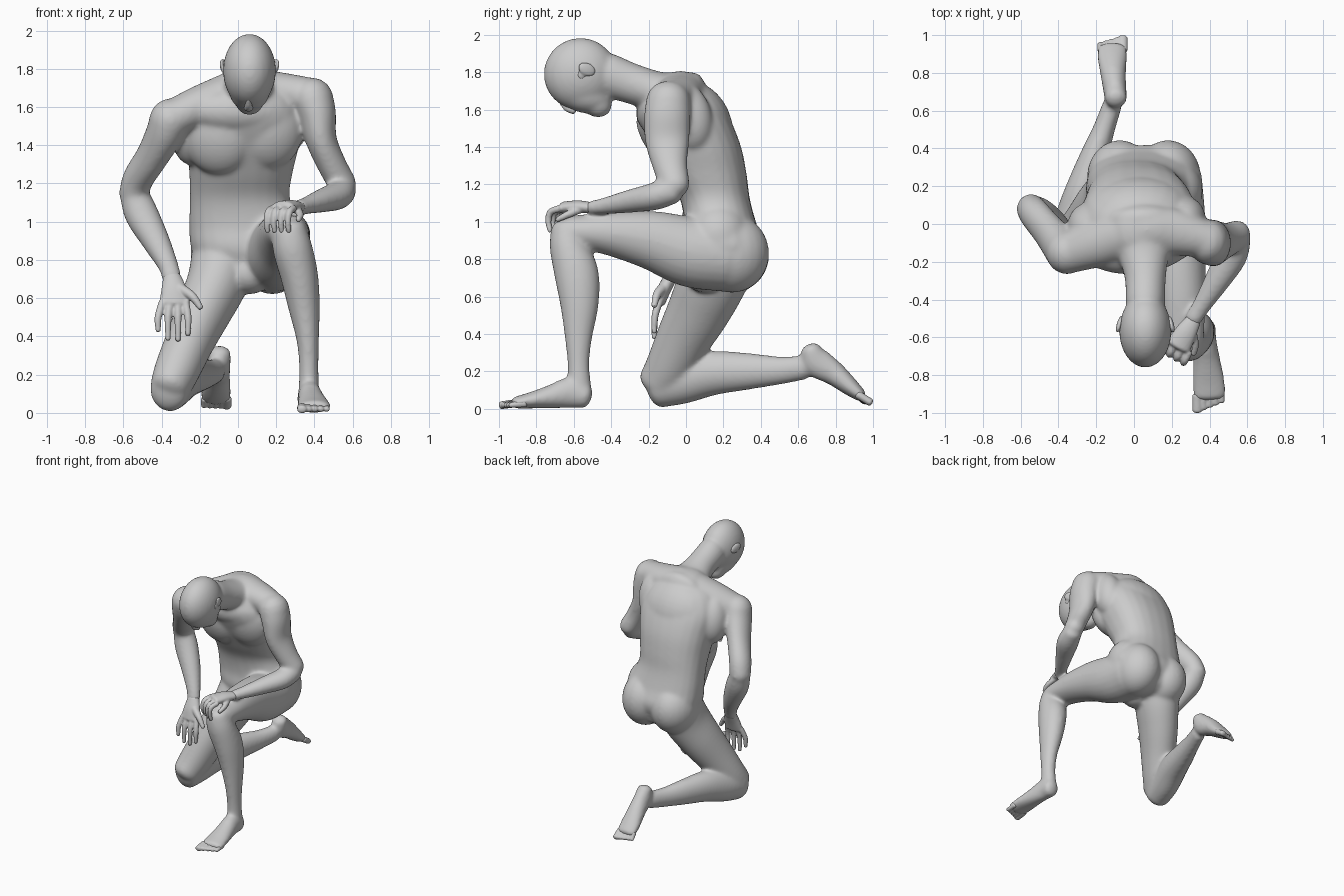
import bpy, bmesh, math
from mathutils import Vector, Matrix

skin = bpy.data.materials.new("grey_clay")
skin.diffuse_color = (0.6, 0.6, 0.6, 1)
N = 24


def spline(pts, sub=5):
    # Catmull-Rom through the sections (x, y, z, width, depth)
    p = [Vector(q) for q in pts]
    p = [p[0] * 2 - p[1]] + p + [p[-1] * 2 - p[-2]]
    out = []
    for i in range(1, len(p) - 2):
        a, b, c, d = p[i - 1:i + 3]
        for k in range(sub):
            t = k / sub
            out.append(0.5 * (2 * b + (c - a) * t + (2 * a - 5 * b + 4 * c - d) * t * t
                              + (3 * b - a - 3 * c + d) * t ** 3))
    return out + [p[-2]]


def tube(bm, pts, side=(1, 0, 0), axis=None, power=2.0, cap=0.6, pad=0.0):
    # Rounded limb: elliptical sections swept along a path, with domed ends
    s = spline(pts)
    rings = []
    for i, q in enumerate(s):
        after, before = s[min(i + 1, len(s) - 1)], s[max(i - 1, 0)]
        t = Vector(axis) if axis else Vector(after[:3]) - Vector(before[:3])
        rings.append((Vector(q[:3]), t.normalized(), q[3] + pad, q[4] + pad))

    def dome(ring, sign):
        c, t, a, b = ring
        return [(c + t * sign * cap * min(a, b) * math.sin(g), t, a * math.cos(g), b * math.cos(g))
                for g in (0.4, 0.8, 1.15, 1.45)]
    rings = dome(rings[0], -1)[::-1] + rings + dome(rings[-1], 1)
    loops = []
    for c, t, a, b in rings:
        u = Vector(side)
        u = (u - t * u.dot(t)).normalized()
        v = t.cross(u)
        loop = []
        for k in range(N):
            g = 2 * math.pi * k / N
            f = lambda w: math.copysign(abs(w) ** (2 / power), w)
            loop.append(bm.verts.new(c + u * a * f(math.cos(g)) + v * b * f(math.sin(g))))
        loops.append(loop)
    for l, m in zip(loops, loops[1:]):
        for k in range(N):
            bm.faces.new((l[k], l[(k + 1) % N], m[(k + 1) % N], m[k]))
    bm.faces.new(loops[0][::-1])
    bm.faces.new(loops[-1])


def ball(bm, c, r, pitch=0, yaw=0):
    m = (Matrix.Translation(c) @ Matrix.Rotation(math.radians(yaw), 4, 'Z')
         @ Matrix.Rotation(math.radians(pitch), 4, 'X') @ Matrix.Diagonal((*r, 1)))
    bmesh.ops.create_uvsphere(bm, u_segments=24, v_segments=16, radius=1, matrix=m)


def finish(name, bm, voxel, smooth):
    # Fuse the overlapping volumes into one smooth skin
    bmesh.ops.recalc_face_normals(bm, faces=bm.faces)
    me = bpy.data.meshes.new(name)
    bm.to_mesh(me)
    bm.free()
    me.materials.append(skin)
    ob = bpy.data.objects.new(name, me)
    bpy.context.collection.objects.link(ob)
    rm = ob.modifiers.new("fuse", 'REMESH')
    rm.mode, rm.voxel_size, rm.use_smooth_shade = 'VOXEL', voxel, True
    sm = ob.modifiers.new("soften", 'SMOOTH')
    sm.factor, sm.iterations = 0.5, smooth


# ---- Body: torso
b = bmesh.new()
P = 0.004
tube(b, [(.06, .20, .74, .24, .18), (.06, .20, .86, .305, .22), (.04, .185, .98, .295, .195),
         (.01, .155, 1.12, .262, .187), (.015, .11, 1.25, .27, .215), (.025, .055, 1.40, .295, .24),
         (.03, -.005, 1.55, .31, .24), (.03, -.03, 1.67, .25, .19), (.04, -.04, 1.74, .15, .125)],
     axis=(0, 0, 1), power=2.35, cap=.5)
ball(b, (.18, .245, .83), (.175, .20, .21))                      # buttocks
ball(b, (-.075, .245, .82), (.175, .20, .20))
ball(b, (.20, .175, .92), (.165, .17, .18))                      # hips
ball(b, (-.09, .19, .92), (.155, .16, .18))
ball(b, (.06, .10, .73), (.12, .12, .11))                        # groin
ball(b, (-.10, -.10, 1.44), (.185, .115, .20), 12, -10)          # chest
ball(b, (.16, -.09, 1.47), (.18, .115, .20), 12, 6)
ball(b, (.02, -.12, 1.58), (.29, .145, .13), 0, 6)               # collar
ball(b, (.03, .07, 1.53), (.28, .17, .23), 25)                   # upper back
ball(b, (-.23, -.02, 1.48), (.12, .13, .19), 15, 20)             # shoulder blades
ball(b, (.27, .01, 1.56), (.11, .13, .19), 15, -10)
tube(b, [(.37, -.08, 1.655, .10, .10), (.20, -.04, 1.685, .125, .10), (.04, -.03, 1.69, .13, .115),
         (-.16, -.09, 1.62, .13, .11), (-.33, -.15, 1.545, .11, .10)], side=(0, 1, 0))
tube(b, [(.045, .03, 1.67, .19, .13), (.05, -.13, 1.69, .145, .11), (.06, -.28, 1.735, .11, .108),
         (.06, -.42, 1.785, .105, .118)])                        # neck
# arms
tube(b, [(.39, -.095, 1.645, .105, .115), (.415, -.10, 1.56, .095, .12), (.435, -.10, 1.43, .078, .115),
         (.49, -.085, 1.30, .072, .09), (.545, -.06, 1.20, .07, .077)], cap=1, pad=P)
tube(b, [(.55, -.07, 1.17, .068, .07), (.515, -.17, 1.135, .08, .07), (.44, -.30, 1.11, .065, .058),
         (.36, -.43, 1.085, .046, .042), (.31, -.51, 1.075, .042, .032)], side=(1, -.7, 0), pad=P)
tube(b, [(-.355, -.155, 1.535, .105, .11), (-.385, -.12, 1.46, .095, .11), (-.45, -.04, 1.34, .08, .10),
         (-.52, .045, 1.23, .077, .087), (-.545, .08, 1.15, .074, .077)], cap=1, pad=P)
tube(b, [(-.545, .08, 1.15, .072, .072), (-.505, .06, 1.04, .085, .075), (-.43, .01, .90, .07, .065),
         (-.365, -.05, .77, .05, .045), (-.345, -.08, .70, .048, .035)], pad=P)
# raised leg
tube(b, [(.18, .20, .82, .18, .19), (.21, .02, .84, .165, .185), (.235, -.18, .90, .14, .155),
         (.25, -.38, .935, .125, .12), (.26, -.55, .945, .11, .09), (.265, -.62, .945, .10, .085)], pad=P)
tube(b, [(.265, -.635, .96, .088, .085), (.285, -.625, .86, .10, .10), (.32, -.585, .72, .095, .115),
         (.345, -.57, .56, .08, .10), (.365, -.575, .38, .055, .07), (.37, -.575, .24, .047, .055),
         (.37, -.57, .12, .05, .06)], pad=P)
tube(b, [(.37, -.54, .068, .058, .064), (.375, -.62, .085, .058, .08), (.385, -.72, .065, .068, .06),
         (.395, -.83, .045, .082, .04), (.40, -.915, .032, .082, .028)], pad=P)
# kneeling leg
tube(b, [(-.07, .20, .82, .17, .18), (-.11, .14, .68, .155, .18), (-.18, .07, .53, .14, .165),
         (-.25, -.01, .38, .125, .145), (-.32, -.09, .22, .115, .125), (-.355, -.14, .135, .102, .115)], pad=P)
tube(b, [(-.36, -.15, .12, .098, .112), (-.33, -.02, .15, .10, .12), (-.28, .14, .19, .095, .115),
         (-.22, .33, .20, .075, .095), (-.16, .50, .205, .055, .072), (-.115, .63, .22, .048, .062)], pad=P)
tube(b, [(-.095, .665, .315, .054, .052), (-.10, .70, .25, .057, .077), (-.11, .79, .19, .064, .062),
         (-.115, .88, .115, .076, .044), (-.115, .935, .07, .076, .03)], pad=P)
# head
ball(b, (.06, -.565, 1.79), (.139, .197, .193), 12)
ball(b, (.06, -.555, 1.69), (.108, .165, .105), -18)
ball(b, (.06, -.475, 1.628), (.074, .08, .07), -20)
finish("body", b, .0105, 22)

# ---- Nose, lips and ears
f = bmesh.new()
tube(f, [(.055, -.675, 1.665, .014, .02), (.055, -.635, 1.615, .018, .024), (.055, -.60, 1.592, .026, .018)], cap=.7)
ball(f, (.058, -.545, 1.603), (.038, .022, .02), -20)
for s in (-1, 1):
    ball(f, (.06 + s * .137, -.53, 1.815), (.014, .05, .034), -25, s * 16)
    ball(f, (.06 + s * .128, -.555, 1.79), (.014, .025, .03), -25, s * 10)
finish("face_features", f, .006, 4)

# ---- Hand on the raised knee
h = bmesh.new()
tube(h, [(.315, -.51, 1.075, .042, .03), (.275, -.575, 1.08, .058, .034), (.235, -.645, 1.075, .068, .034)],
     side=(.85, -.5, 0))
for i in range(4):
    x, y = .18 + i * .037, -.615 - i * .022
    tube(h, [(x, y, 1.07, .019, .019), (x - .022, y - .045, 1.05, .018, .018),
             (x - .03, y - .055, 1.0, .016, .016), (x - .025, y - .045, .95, .014, .014)], side=(1, -.5, 0))
tube(h, [(.31, -.57, 1.065, .022, .022), (.325, -.64, 1.035, .019, .019), (.315, -.69, 1.01, .014, .014)])
finish("knee_hand", h, .007, 4)

# ---- Hand on the kneeling thigh
h = bmesh.new()
tube(h, [(-.345, -.08, .71, .048, .036), (-.335, -.115, .64, .068, .036), (-.335, -.14, .57, .077, .03)])
for i, tip in enumerate((.42, .375, .37, .40)):
    x = -.395 + i * .04
    dx = (i - 1.9) * .012
    tube(h, [(x, -.14, .58, .02, .02), (x + dx, -.165, .50, .019, .019), (x + dx, -.17, tip + .01, .014, .014)])
tube(h, [(-.30, -.12, .65, .03, .028), (-.24, -.155, .61, .023, .023), (-.195, -.17, .55, .016, .016)],
     side=(0, 1, 0))
finish("thigh_hand", h, .007, 4)

# ---- Toes on both feet
t = bmesh.new()
for i in range(5):
    w = (.026, .02, .019, .018, .017)[i]
    x = .335 + i * .032
    y = -.968 + i * .012
    tube(t, [(x, y + .06, .03, w, .022), (x, y - .02, .019, w, w * .8)])
    x = -.06 - i * .029
    tube(t, [(x, .92, .075, w, .022), (x, .985 - i * .008, .035, w, w * .8)])
finish("toes", t, .006, 2)
